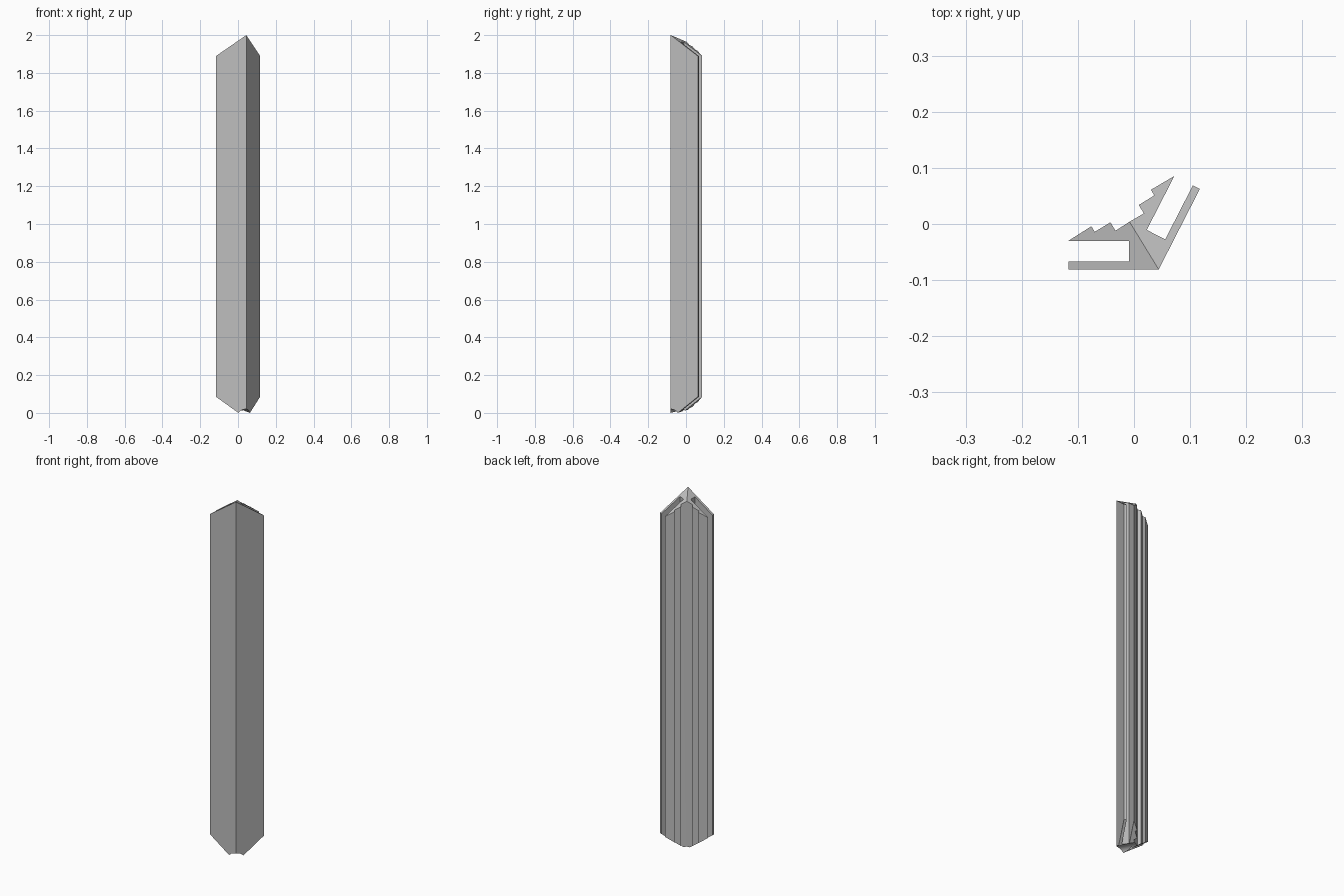
import bpy, bmesh
from math import radians
from mathutils import Vector

cube = bpy.data.objects.get("Cube")
if cube:
    bpy.data.objects.remove(cube, do_unlink=True)

grey = bpy.data.materials.new("light_grey")
grey.use_nodes = True
color = (0.52, 0.52, 0.52, 1)
grey.diffuse_color = color
grey.node_tree.nodes["Principled BSDF"].inputs["Base Color"].default_value = color

# Cross-section of one wing, from the outer fold round to the inner fold
outer = Vector((0.044, -0.081))
inner = Vector((-0.008, 0.004))
wing = [outer, (-0.117, -0.081), (-0.117, -0.067), (-0.009, -0.067),
        (-0.009, -0.030), (-0.117, -0.030), (-0.076, -0.004), (-0.070, -0.014),
        (-0.042, 0.003), (-0.033, -0.012), inner]
wing = [Vector(p) for p in wing]
fold = (inner - outer).normalized()


def mirrored(p):
    """Reflect a point across the fold line."""
    r = p - outer
    return outer + 2 * r.dot(fold) * fold - r


def top_z(p):
    return 2 - 0.69 * (outer.x - p.x)


def bottom_z(p):
    return 0.72 * (outer.x - p.x - 0.042)


# Two-winged corner strip with mitred ends
bm = bmesh.new()
for place in (lambda p: p, mirrored):
    low = [bm.verts.new((*place(p), bottom_z(p))) for p in wing]
    high = [bm.verts.new((*place(p), top_z(p))) for p in wing]
    bm.faces.new(low)
    bm.faces.new(high)
    for i in range(len(wing) - 1):
        bm.faces.new((low[i], low[i + 1], high[i + 1], high[i]))
bmesh.ops.remove_doubles(bm, verts=bm.verts, dist=0.0005)
bmesh.ops.recalc_face_normals(bm, faces=bm.faces)
mesh = bpy.data.meshes.new("corner_strip")
bm.to_mesh(mesh)
bm.free()
mesh.materials.append(grey)
strip = bpy.data.objects.new("corner_strip", mesh)
bpy.context.collection.objects.link(strip)

# Round channel under the fold
axis = Vector((fold.x, fold.y, 0))
middle = (outer + inner) / 2
bpy.ops.mesh.primitive_cylinder_add(
    vertices=48, radius=0.042, depth=0.5, location=(middle.x, middle.y, -0.022),
    rotation=axis.to_track_quat('Z', 'Y').to_euler())
cutter = bpy.context.object
cutter.name = "channel_cutter"
cutter.data.materials.append(grey)
cutter.hide_render = True

cut = strip.modifiers.new("channel", 'BOOLEAN')
cut.operation = 'DIFFERENCE'
cut.solver = 'EXACT'
cut.object = cutter

# Apply the cut, then remove the helper
bpy.ops.object.select_all(action='DESELECT')
strip.select_set(True)
bpy.context.view_layer.objects.active = strip
bpy.ops.object.modifier_apply(modifier=cut.name)
bpy.data.objects.remove(cutter, do_unlink=True)
bpy.ops.object.shade_smooth_by_angle(angle=radians(20))
